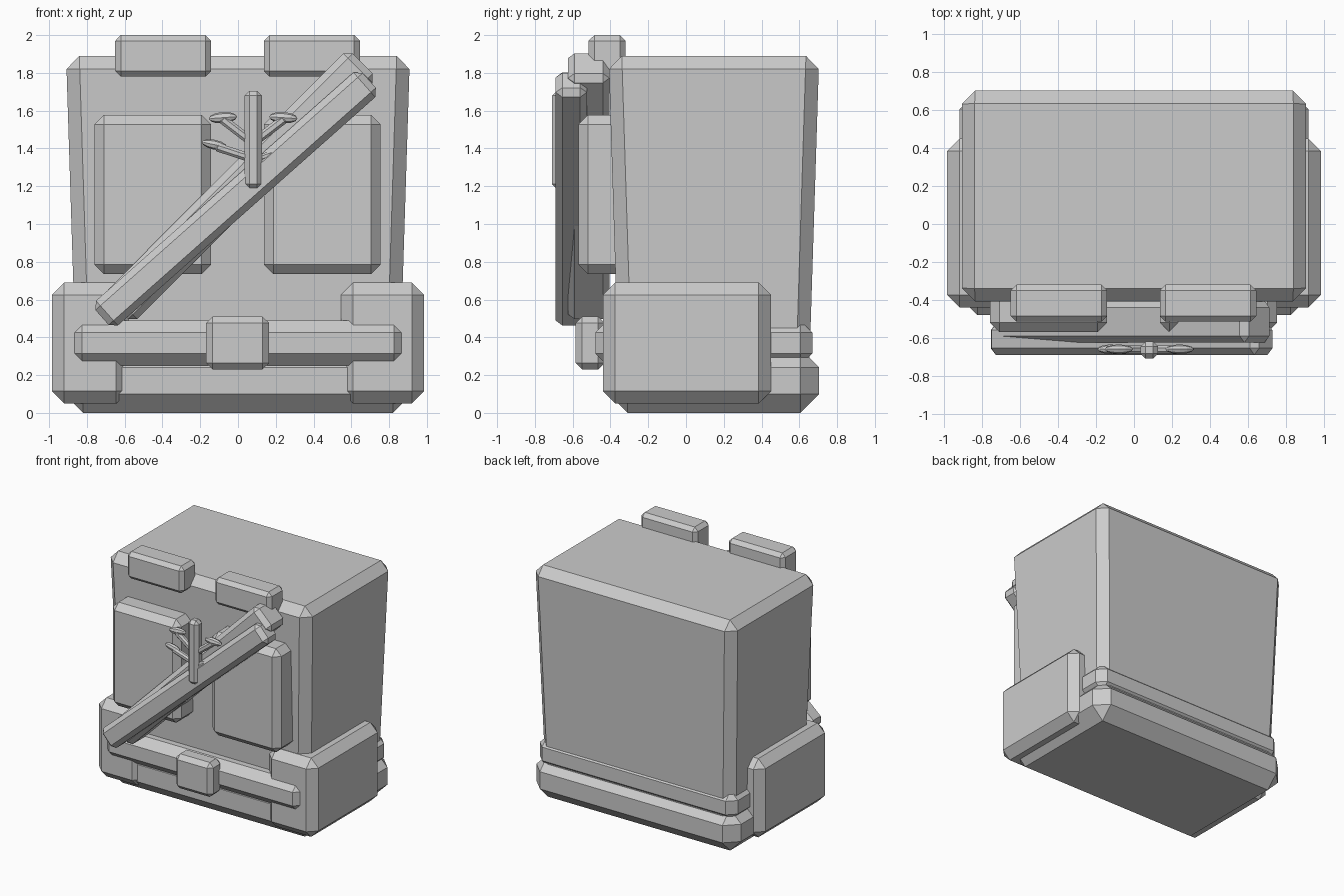
import bpy, bmesh
from math import radians, atan2, hypot
from mathutils import Matrix, Vector

default = bpy.data.objects.get("Cube")
if default:
    bpy.data.objects.remove(default)

grey = bpy.data.materials.new("light grey")
grey.use_nodes = True
COLOR = (0.6, 0.6, 0.6, 1)
grey.diffuse_color = COLOR
grey.node_tree.nodes["Principled BSDF"].inputs["Base Color"].default_value = COLOR


def finish(bm, name, centre, tilt=0):
    mesh = bpy.data.meshes.new(name)
    bmesh.ops.recalc_face_normals(bm, faces=bm.faces)
    bm.to_mesh(mesh)
    bm.free()
    mesh.materials.append(grey)
    obj = bpy.data.objects.new(name, mesh)
    obj.location = centre
    obj.rotation_euler.y = -tilt
    bpy.context.collection.objects.link(obj)
    return obj


def chamfer_box(name, x, y, z, bevel, taper=0, tilt=0):
    """Chamfered box from (min, max) ranges; taper narrows the bottom."""
    lo, hi = Vector((x[0], y[0], z[0])), Vector((x[1], y[1], z[1]))
    bm = bmesh.new()
    bmesh.ops.create_cube(bm, size=1)
    for v in bm.verts:
        below = v.co.z < 0
        v.co *= hi - lo
        if below:
            v.co.x -= taper if v.co.x > 0 else -taper
            v.co.y -= taper if v.co.y > 0 else -taper
    bmesh.ops.bevel(bm, geom=bm.edges[:], offset=bevel, segments=1,
                    affect='EDGES', clamp_overlap=True)
    return finish(bm, name, (lo + hi) / 2, tilt)


def bar(name, start, end, width, y, bevel):
    """Chamfered bar between two (x, z) points, spanning a y range."""
    dx, dz = end[0] - start[0], end[1] - start[1]
    cx, cz = (start[0] + end[0]) / 2, (start[1] + end[1]) / 2
    half = hypot(dx, dz) / 2
    return chamfer_box(name, (cx - half, cx + half), y,
                       (cz - width / 2, cz + width / 2), bevel, tilt=atan2(dz, dx))


def leaf(name, x, z, size, tilt):
    bm = bmesh.new()
    bmesh.ops.create_uvsphere(bm, u_segments=8, v_segments=6, radius=1,
                              matrix=Matrix.Diagonal((*size, 1)) @ Matrix.Rotation(radians(90), 4, 'Y'))
    return finish(bm, name, (x, -0.66, z), tilt)


# Torso, hem and belt
chamfer_box("torso", (-0.91, 0.91), (-0.41, 0.705), (0.15, 1.89), 0.07, taper=0.055)
chamfer_box("hem", (-0.92, 0.92), (-0.41, 0.705), (0, 0.34), 0.1)
chamfer_box("belt", (-0.89, 0.89), (-0.48, 0.67), (0.25, 0.49), 0.065)
chamfer_box("buckle", (-0.17, 0.165), (-0.585, -0.43), (0.23, 0.51), 0.035)

# Hip pouches
chamfer_box("right_hip_pouch", (-0.985, -0.58), (-0.44, 0.45), (0.05, 0.69), 0.065)
chamfer_box("left_hip_pouch", (0.545, 0.985), (-0.44, 0.45), (0.05, 0.69), 0.065)

# Chest pockets and shoulder pads
for side, x0 in (("right", -0.76), ("left", 0.137)):
    chamfer_box(side + "_chest_pocket", (x0, x0 + 0.618), (-0.57, -0.3), (0.735, 1.577), 0.05)
for side, x0 in (("right", -0.65), ("left", 0.137)):
    chamfer_box(side + "_shoulder_pad", (x0, x0 + 0.508), (-0.515, -0.32), (1.78, 2.0), 0.03)

# Two crossing diagonal straps
bar("rear_strap", (-0.635, 0.55), (0.66, 1.85), 0.22, (-0.625, -0.405), 0.035)
bar("front_strap", (-0.72, 0.505), (0.695, 1.76), 0.175, (-0.69, -0.525), 0.035)

# Twig emblem with branches and leaves
chamfer_box("twig_stem", (0.035, 0.127), (-0.71, -0.62), (1.185, 1.705), 0.026)
TWIG_Y = (-0.685, -0.64)
bar("upper_right_branch", (0.08, 1.43), (-0.09, 1.56), 0.048, TWIG_Y, 0.013)
bar("upper_left_branch", (0.08, 1.43), (0.25, 1.56), 0.048, TWIG_Y, 0.013)
bar("lower_right_branch", (0.08, 1.345), (-0.12, 1.41), 0.045, TWIG_Y, 0.013)
bar("lower_left_branch", (0.08, 1.335), (0.27, 1.405), 0.035, TWIG_Y, 0.01)
leaf("upper_right_leaf", -0.08, 1.563, (0.075, 0.025, 0.03), radians(4))
leaf("upper_left_leaf", 0.24, 1.563, (0.075, 0.025, 0.03), radians(-4))
leaf("lower_right_leaf", -0.125, 1.42, (0.068, 0.025, 0.026), radians(-12))
